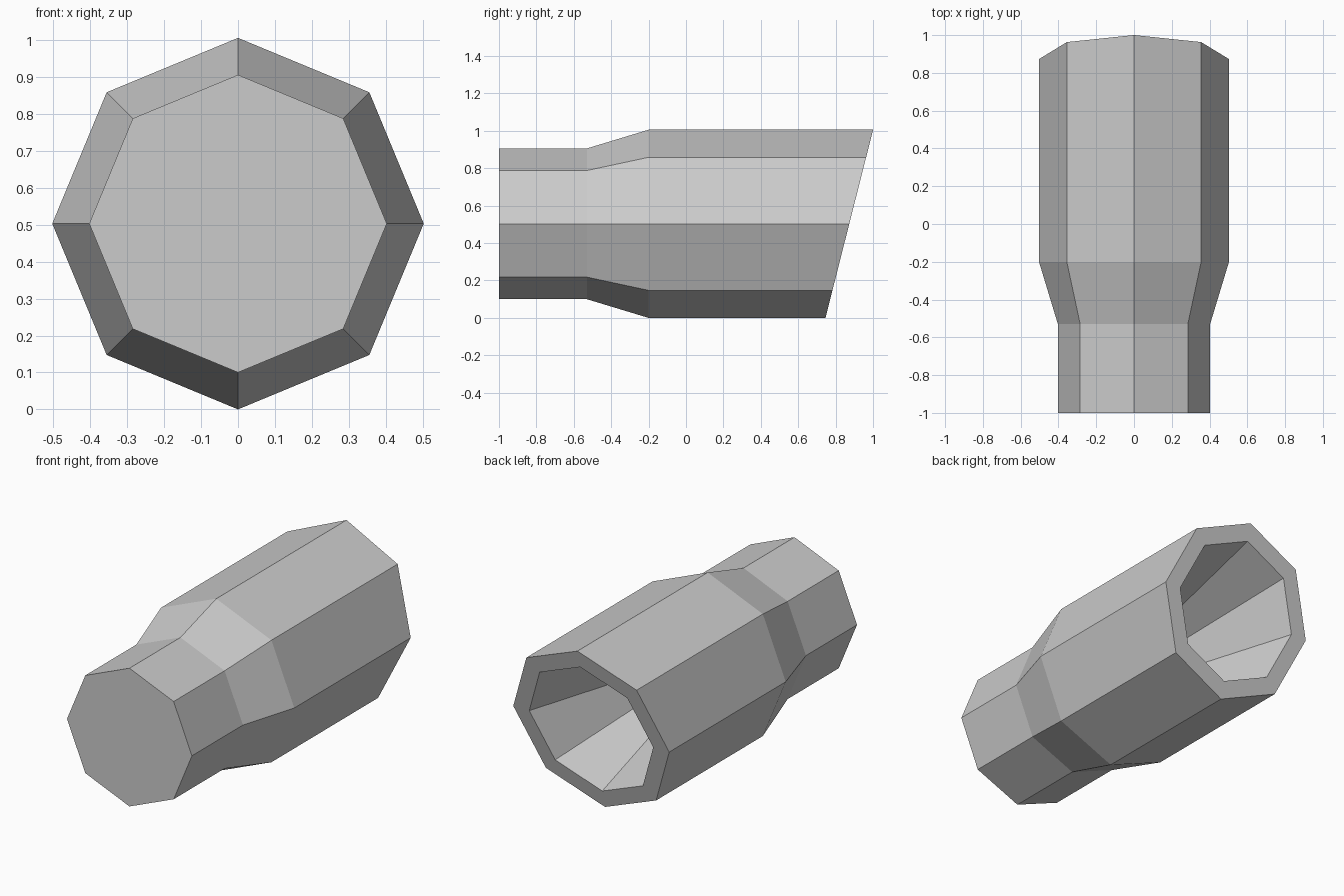
import bpy, bmesh, math

cube = bpy.data.objects.get("Cube")
if cube:
    bpy.data.objects.remove(cube, do_unlink=True)

SIDES = 8
CENTRE = 0.503

grey = bpy.data.materials.new("plain grey")
grey.use_nodes = True
colour = (0.6, 0.6, 0.6, 1)
grey.diffuse_color = colour
grey.node_tree.nodes["Principled BSDF"].inputs["Base Color"].default_value = colour

bm = bmesh.new()


def ring(y, radius, slope=0):
    """Octagon around the y axis with a corner on top; slope leans it."""
    verts = []
    for i in range(SIDES):
        a = math.tau * i / SIDES
        x, z = radius * math.sin(a), radius * math.cos(a)
        verts.append(bm.verts.new((x, y + slope * z, z + CENTRE)))
    return verts


# Neck, shoulder, body, slanted rim and tapering bore, from front to back
rings = [
    ring(-1, 0.403),
    ring(-0.53, 0.403),
    ring(-0.2, 0.503),
    ring(0.873, 0.503, 0.253),
    ring(0.873, 0.4, 0.253),
    ring(-0.2, 0.07),
]
for a, b in zip(rings, rings[1:]):
    for i in range(SIDES):
        j = (i + 1) % SIDES
        bm.faces.new((a[i], a[j], b[j], b[i]))

# Closed front end and bore floor
bm.faces.new(rings[0])
bm.faces.new(rings[-1])
bmesh.ops.recalc_face_normals(bm, faces=bm.faces)

mesh = bpy.data.meshes.new("hollow_barrel")
bm.to_mesh(mesh)
bm.free()
mesh.materials.append(grey)
barrel = bpy.data.objects.new("hollow_barrel", mesh)
bpy.context.collection.objects.link(barrel)
